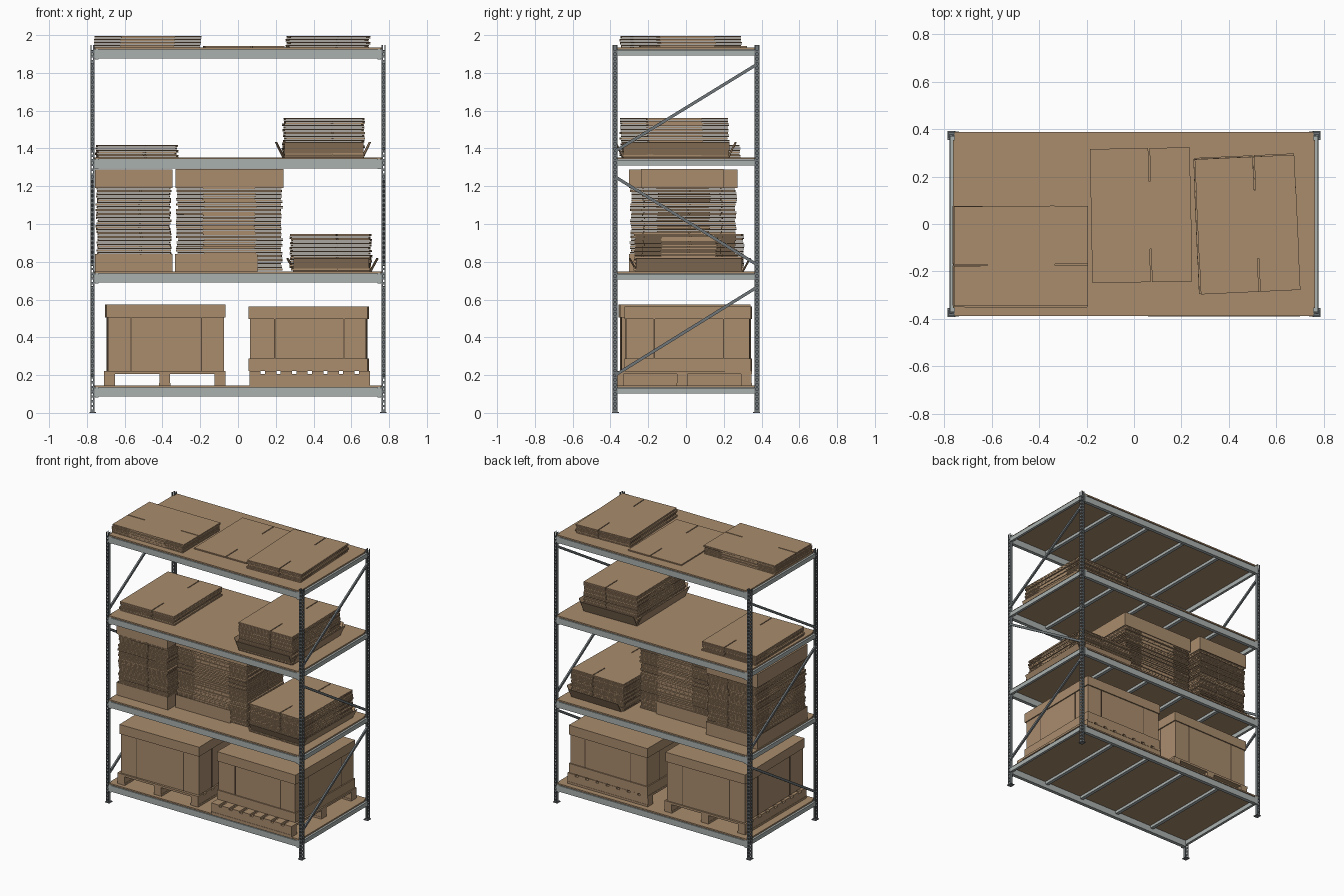
import bpy, bmesh, math, random
from mathutils import Matrix, Vector

if "Cube" in bpy.data.objects:
    bpy.data.objects.remove(bpy.data.objects["Cube"])

random.seed(4)


def mat(name, col):
    m = bpy.data.materials.new(name)
    m.diffuse_color = (*col, 1)
    m.use_nodes = True
    m.node_tree.nodes["Principled BSDF"].inputs["Base Color"].default_value = m.diffuse_color
    return m


CARD = mat("cardboard", (0.40, 0.265, 0.155))
BOARD = mat("shelf_board", (0.40, 0.265, 0.155))
SEAM = mat("dark_seam", (0.10, 0.065, 0.04))
LIGHT = mat("light_steel", (0.40, 0.44, 0.43))
STEEL = mat("dark_steel", (0.16, 0.18, 0.19))


def box(bm, x0, x1, y0, y1, z0, z1, m=Matrix()):
    c = Vector(((x0 + x1) / 2, (y0 + y1) / 2, (z0 + z1) / 2))
    s = Matrix.Diagonal((abs(x1 - x0), abs(y1 - y0), abs(z1 - z0), 1))
    bmesh.ops.create_cube(bm, size=1, matrix=m @ Matrix.Translation(c) @ s)


def prism(bm, pts, depth, m=Matrix()):
    f = bm.faces.new([bm.verts.new(m @ Vector((*p, 0))) for p in pts])
    r = bmesh.ops.extrude_face_region(bm, geom=[f])
    vs = [v for v in r["geom"] if isinstance(v, bmesh.types.BMVert)]
    bmesh.ops.translate(bm, verts=vs, vec=m.to_3x3() @ Vector((0, 0, depth)))


def finish(bm, name, material, loc=(0, 0, 0), rot=0):
    bmesh.ops.recalc_face_normals(bm, faces=bm.faces)
    me = bpy.data.meshes.new(name)
    bm.to_mesh(me)
    bm.free()
    me.materials.append(material)
    ob = bpy.data.objects.new(name, me)
    ob.location = loc
    ob.rotation_euler.z = math.radians(rot)
    bpy.context.collection.objects.link(ob)
    return ob


# ---- perforated corner posts with foot plates
def perforated(bm, a0, a1, b0, b1, along_x, top=1.948, pitch=0.025):
    """Vertical wall built as two rails and rungs, leaving a column of holes."""
    def bx(u0, u1, z0, z1):
        if along_x:
            box(bm, u0, u1, b0, b1, z0, z1)
        else:
            box(bm, b0, b1, u0, u1, z0, z1)
    w = (a1 - a0) * 0.3
    bx(a0, a0 + w, 0.004, top)
    bx(a1 - w, a1, 0.004, top)
    for i in range(int(top / pitch)):
        bx(a0 + w, a1 - w, 0.006 + i * pitch, 0.018 + i * pitch)


for sx in (-1, 1):
    for sy in (-1, 1):
        bm = bmesh.new()
        perforated(bm, 0.760, 0.782, 0.385, 0.388, True)
        perforated(bm, 0.362, 0.388, 0.779, 0.782, False)
        box(bm, 0.760, 0.763, 0.366, 0.385, 0.004, 1.948)
        box(bm, 0.752, 0.786, 0.354, 0.392, 0, 0.005)
        bmesh.ops.scale(bm, vec=(sx, sy, 1), verts=bm.verts)
        finish(bm, "corner_post", STEEL)

# ---- diagonal side braces
for sx in (-1, 1):
    bm = bmesh.new()
    for (y0, z0), (y1, z1) in (((-.375, .2), (.375, .665)), ((.375, .785), (-.375, 1.25)),
                               ((-.375, 1.385), (.375, 1.845))):
        ln = math.hypot(y1 - y0, z1 - z0)
        m = Matrix.Translation((sx * 0.771, (y0 + y1) / 2, (z0 + z1) / 2)) @ \
            Matrix.Rotation(math.atan2(z1 - z0, y1 - y0), 4, 'X')
        box(bm, -.006, .006, -ln / 2, ln / 2, -.008, .008, m)
    finish(bm, "side_brace", STEEL)

# ---- shelf levels: stepped beams, end bars, cross bars and board
LEVELS = (0.142, 0.745, 1.35, 1.932)
STEP = ((-.387, -.055), (-.387, -.012), (-.380, -.012), (-.380, -.002), (-.374, -.002),
        (-.374, -.010), (-.362, -.010), (-.362, -.055))
AXIS = Matrix(((0, 0, 1, 0), (1, 0, 0, 0), (0, 1, 0, 0), (0, 0, 0, 1)))
for z in LEVELS:
    for sy in (-1, 1):
        bm = bmesh.new()
        prism(bm, STEP, 1.52, Matrix.Translation((-.76, 0, z)) @ AXIS)
        for x in (-.758, .738):
            box(bm, x, x + .02, -.389, -.386, z - .06, z - .005)
        bmesh.ops.scale(bm, vec=(1, sy, 1), verts=bm.verts)
        finish(bm, "long_beam", LIGHT)
    bm = bmesh.new()
    for sx in (-1, 1):
        box(bm, sx * .757, sx * .775, -.37, .37, z - .04, z - .010)
    for x in (-.46, -.155, .155, .46):
        box(bm, x - .012, x + .012, -.365, .365, z - .028, z - .008)
    finish(bm, "cross_bars", LIGHT)
    bm = bmesh.new()
    box(bm, -.757, .757, -.388, .388, z - .007, z + .003)
    box(bm, -.764, .764, -.355, .355, z - .007, z + .003)
    finish(bm, "shelf_board", BOARD)


# ---- pallets: three stringers with slats above and below
def pallet(name, x, y, w, l, rot):
    bm = bmesh.new()
    for i in (-1, 0, 1):
        c = i * (l / 2 - .03)
        box(bm, -w / 2, w / 2, c - .028, c + .028, .014, .062)
        box(bm, -w / 2, w / 2, c - .03, c + .03, 0, .014)
    for i in range(8):
        c = -w / 2 + .03 + i * (w - .06) / 7
        box(bm, c - .03, c + .03, -l / 2, l / 2, .062, .077)
    finish(bm, name, CARD, (x, y, .145), rot)


pallet("left_pallet", -.388, -.01, .70, .645, 90)
pallet("right_pallet", .38, -.02, .64, .74, 0)


# ---- big lidded cartons
def carton(name, x, y, w, l, z0, z1, seams, tray, rot):
    bm = bmesh.new()
    a, b = w / 2 - .008, l / 2 - .008
    box(bm, -a, a, -b, b, z0, z1 - .004)
    finish(bm, name + "_body", CARD, (x, y, 0), rot)
    bm = bmesh.new()
    box(bm, -w / 2, w / 2, -l / 2, l / 2, z1 - .068, z1)
    finish(bm, name + "_lid", CARD, (x, y, 0), rot)
    if tray:
        bm = bmesh.new()
        box(bm, -w / 2, w / 2, -l / 2, l / 2, z0, z0 + .066)
        finish(bm, name + "_tray", CARD, (x, y, 0), rot)
    bm = bmesh.new()
    lo, hi = z0 + (.066 if tray else 0), z1 - .068
    for s in seams:
        for sy in (-1, 1):
            box(bm, s - .003, s + .003, sy * b, sy * (b + .002), lo, hi)
            box(bm, sy * a, sy * (a + .002), s - .003, s + .003, lo, hi)
    finish(bm, name + "_seams", SEAM, (x, y, 0), rot)


carton("left_carton", -.385, -.008, .63, .69, .222, .573, (-.187, .187), False, .8)
carton("right_carton", .375, .012, .63, .67, .222, .564, (-.177, .19), True, -.6)


# ---- flattened carton: two slotted plies joined by folded side strips
def flat_carton(bm, W, L, z, t, m):
    w, l, d, g, s = W / 2, L / 2, .14, .003, W * .09
    half = [(-w, -l), (s - g, -l), (s - g, d - l), (s + g, d - l), (s + g, -l), (w, -l)]
    pts = half + [(px, -py) for px, py in reversed(half)]
    for k in (0, 1):
        prism(bm, pts, t * .36, m @ Matrix.Translation((0, 0, z + k * t * .5)))
    for sx in (-1, 1):
        box(bm, sx * (w - .005), sx * (w + .001), d - l, l - d, z + t * .1, z + t * .76, m)


def flat_stack(name, x, y, z0, z1, W, L, rot=0, wobble=.006, pitch=.0145):
    bm = bmesh.new()
    n = max(1, round((z1 - z0) / pitch))
    t = (z1 - z0) / n
    for i in range(n):
        m = Matrix.Translation((random.uniform(-wobble, wobble), random.uniform(-wobble, wobble), 0)) @ \
            Matrix.Rotation(random.uniform(-wobble, wobble), 4, 'Z')
        flat_carton(bm, W, L, i * t, t, m)
    finish(bm, name, CARD, (x, y, z0), rot)


# ---- open tray with upright or flared walls; flip turns it into a lid
def tray(name, x, y, z, W, L, h, flare=0.0, rot=0, flip=False):
    bm = bmesh.new()
    box(bm, -W / 2, W / 2, -L / 2, L / 2, 0, .004)
    for k in range(4):
        r, u = ((W / 2, L) if k % 2 == 0 else (L / 2, W))
        m = Matrix.Rotation(k * math.pi / 2, 4, 'Z') @ Matrix.Translation((r, 0, 0)) @ \
            Matrix.Rotation(flare, 4, 'Y')
        box(bm, -.002, .002, -u / 2, u / 2, 0, h, m)
    if flip:
        bmesh.ops.scale(bm, vec=(1, 1, -1), verts=bm.verts)
    finish(bm, name, CARD, (x, y, z), rot)


# second shelf: two tall stacks with tray and lid, one low stack in a flared tray
flat_stack("tall_stack_left", -.553, -.015, .753, 1.283, .39, .555)
tray("tall_left_tray", -.553, -.015, .748, .406, .57, .092)
tray("tall_left_lid", -.553, -.015, 1.288, .406, .57, .098, flip=True)
flat_stack("tall_stack_middle", -.045, -.02, .753, 1.283, .415, .555, 90)
tray("tall_middle_tray", -.115, -.02, .748, .432, .43, .092)
tray("tall_middle_lid", -.045, -.02, 1.29, .432, .57, .10, rot=90, flip=True)
flat_stack("low_stack_right", .49, .015, .753, .95, .42, .57, -1)
tray("low_right_tray", .50, .02, .748, .40, .56, .08, .5, -1)

# third shelf
flat_stack("third_shelf_left_stack", -.537, .005, 1.353, 1.42, .425, .56, 1)
flat_stack("third_shelf_right_stack", .452, -.062, 1.36, 1.562, .42, .565, 1)
tray("third_shelf_tray", .45, -.055, 1.354, .42, .56, .088, .45, 1)

# top shelf
flat_stack("top_left_stack", -.48, -.138, 1.935, 1.998, .42, .565, -90, .004)
flat_stack("top_single_carton", .03, .037, 1.935, 1.945, .42, .565, 1, 0)
flat_stack("top_right_stack", .475, 0, 1.935, 1.998, .42, .57, 2.5, .004)
